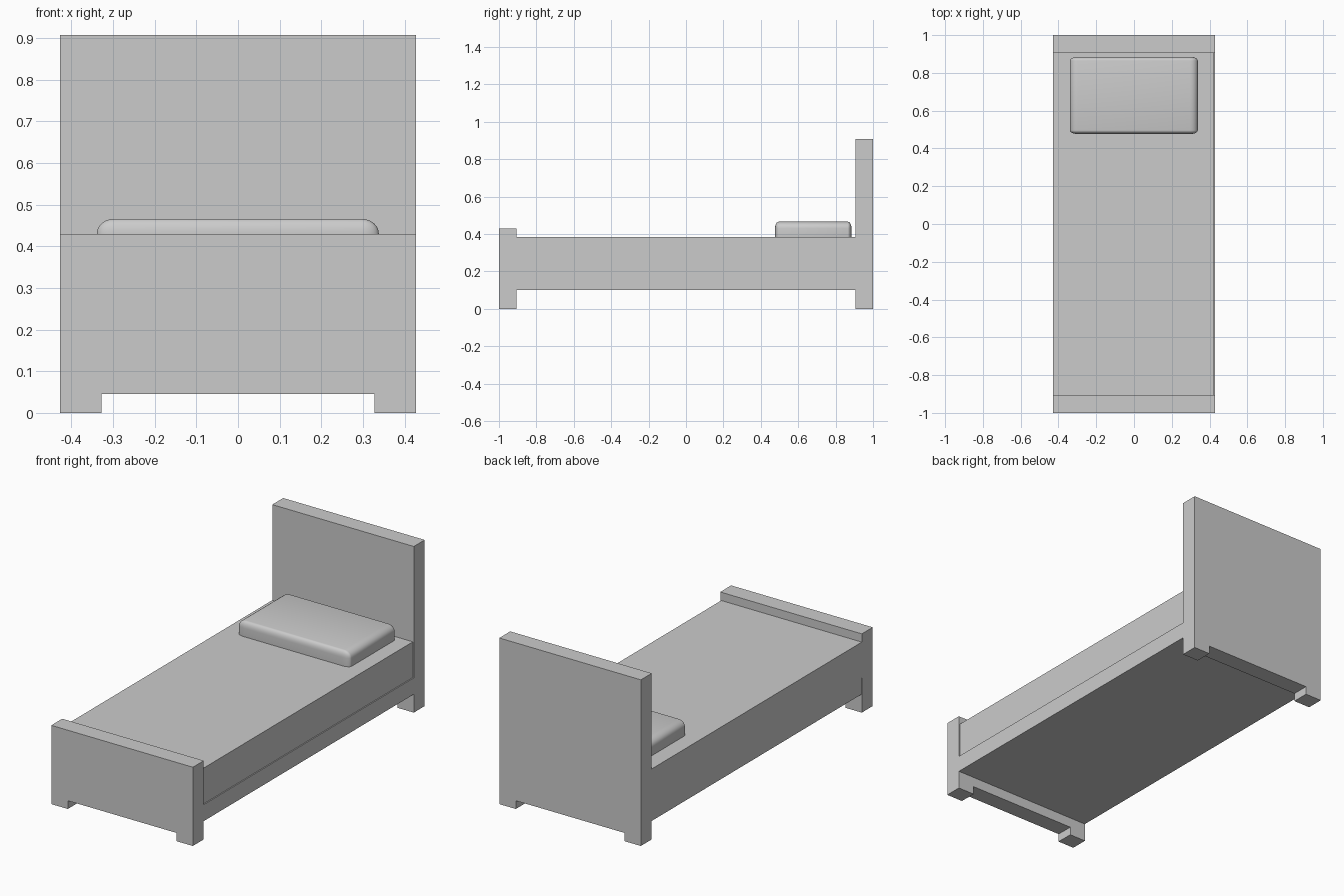
import bpy, bmesh
from mathutils import Vector

if "Cube" in bpy.data.objects:
    bpy.data.objects.remove(bpy.data.objects["Cube"])

HALF_W = 0.4275
THICK = 0.094
INNER = 1 - THICK


def make_object(name, bm):
    mesh = bpy.data.meshes.new(name)
    bmesh.ops.recalc_face_normals(bm, faces=bm.faces)
    bm.to_mesh(mesh)
    bm.free()
    obj = bpy.data.objects.new(name, mesh)
    bpy.context.collection.objects.link(obj)
    return obj


def add_box(name, lo, hi, bevel_radii=None):
    """Box from corner to corner; bevel_radii gives a different rounding per axis."""
    lo, hi = Vector(lo), Vector(hi)
    r = Vector(bevel_radii or (1, 1, 1))
    size, mid = hi - lo, (lo + hi) / 2
    bm = bmesh.new()
    bmesh.ops.create_cube(bm, size=1)
    bmesh.ops.scale(bm, vec=[size[i] / r[i] for i in range(3)], verts=bm.verts)
    if bevel_radii:
        bmesh.ops.bevel(bm, geom=bm.edges[:], offset=1, segments=6,
                        profile=0.5, affect='EDGES')
    bmesh.ops.scale(bm, vec=r, verts=bm.verts)
    bmesh.ops.translate(bm, vec=mid, verts=bm.verts)
    return make_object(name, bm)


def add_board(name, y, height):
    """End board with two short feet, extruded from its front outline."""
    foot_in, foot_h = 0.328, 0.045
    half = [(foot_in, foot_h), (foot_in, 0), (HALF_W, 0), (HALF_W, height)]
    outline = half + [(-x, z) for x, z in reversed(half)]
    bm = bmesh.new()
    face = bm.faces.new([bm.verts.new((x, y, z)) for x, z in outline])
    out = bmesh.ops.extrude_face_region(bm, geom=[face], use_keep_orig=True)
    verts = [g for g in out['geom'] if isinstance(g, bmesh.types.BMVert)]
    bmesh.ops.translate(bm, vec=(0, THICK, 0), verts=verts)
    return make_object(name, bm)


# End boards
add_board("footboard", -1, 0.43)
add_board("headboard", INNER, 0.907)

# Bed base and mattress, the mattress slightly short on the right
add_box("bed_base", (-HALF_W + 0.001, -INNER, 0.1), (HALF_W, INNER, 0.19))
add_box("mattress", (-HALF_W, -INNER, 0.19), (HALF_W - 0.006, INNER, 0.385))

# Soft pillow, sunk a little into the mattress
pillow = add_box("pillow", (-0.339, 0.476, 0.345), (0.338, 0.885, 0.466),
                 (0.042, 0.02, 0.035))
bpy.context.view_layer.objects.active = pillow
pillow.select_set(True)
bpy.ops.object.shade_smooth_by_angle()
